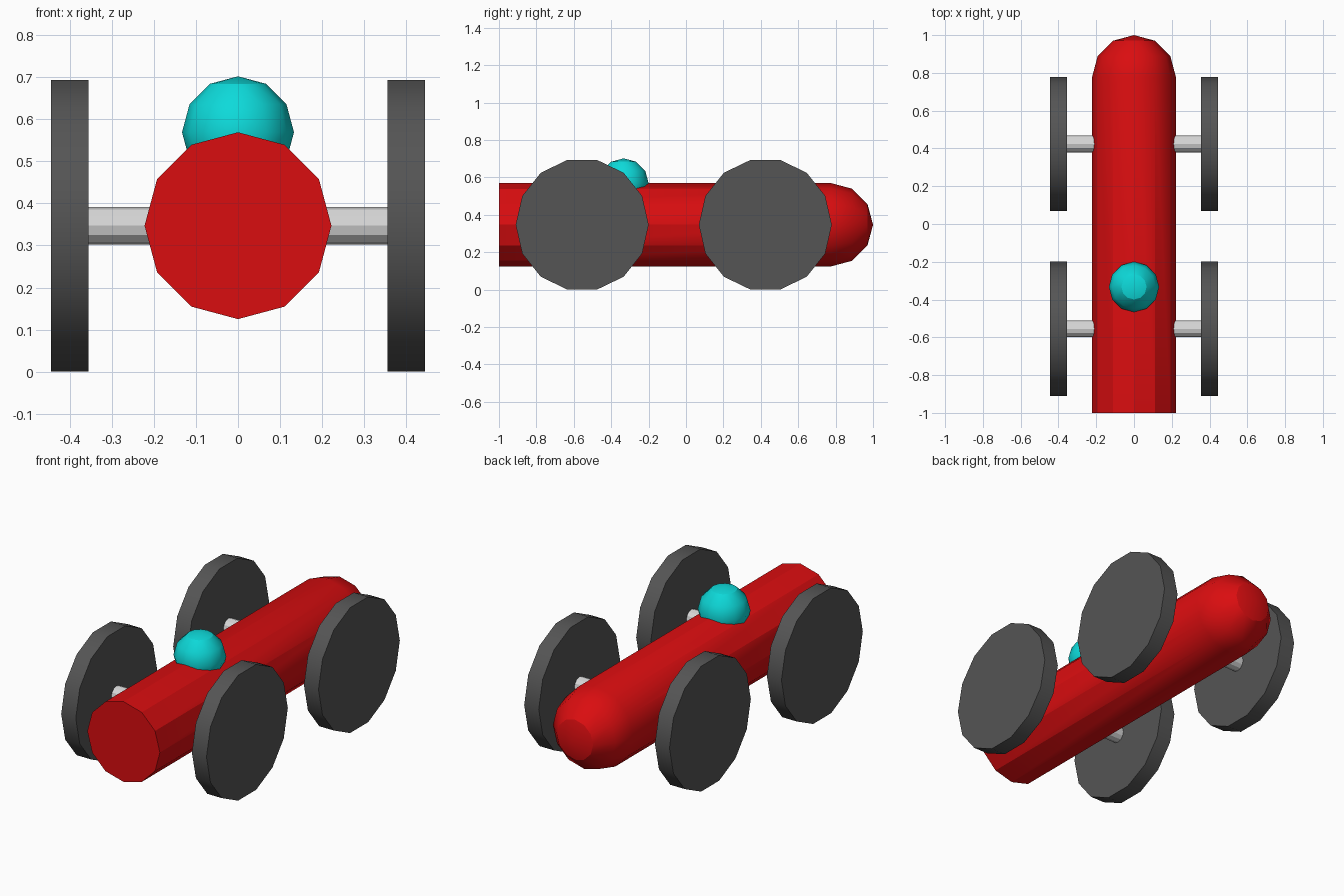
import bpy
import bmesh
from math import pi, sin, cos, radians

cube = bpy.data.objects.get("Cube")
if cube:
    bpy.data.objects.remove(cube, do_unlink=True)

AXLE_Z = 0.347
BODY_R = 0.222
WHEEL_R = 0.3555


def material(name, rgb):
    mat = bpy.data.materials.new(name)
    mat.use_nodes = True
    color = (*rgb, 1.0)
    mat.diffuse_color = color
    mat.node_tree.nodes["Principled BSDF"].inputs["Base Color"].default_value = color
    return mat


def finish(obj, name, mat):
    obj.name = name
    obj.data.name = name
    obj.data.materials.append(mat)
    bpy.ops.object.select_all(action="DESELECT")
    obj.select_set(True)
    bpy.context.view_layer.objects.active = obj
    # Body facets stay crisp, wheel rims become soft
    bpy.ops.object.shade_smooth_by_angle(angle=radians(29.5))


def cross_cylinder(name, mat, sides, radius, width, x, y):
    bpy.ops.mesh.primitive_cylinder_add(
        vertices=sides, radius=radius, depth=width,
        location=(x, y, AXLE_Z), rotation=(0, pi / 2, 0))
    finish(bpy.context.object, name, mat)


red = material("red paint", (0.70, 0.004, 0.005))
cyan = material("cyan", (0.004, 0.70, 0.70))
dark = material("dark grey rubber", (0.09, 0.09, 0.09))
metal = material("light grey metal", (0.68, 0.68, 0.68))

# Body: twelve-sided tube, flat at the front, domed at the rear
SIDES = 12
dome_y = 1.0 - BODY_R
profile = [(-1.0, BODY_R)]
profile += [(dome_y + BODY_R * sin(i * pi / 6), BODY_R * cos(i * pi / 6)) for i in range(3)]

bm = bmesh.new()
rings = []
for y, r in profile:
    rings.append([bm.verts.new((r * cos(a * 2 * pi / SIDES), y,
                                AXLE_Z + r * sin(a * 2 * pi / SIDES)))
                  for a in range(SIDES)])
for lower, upper in zip(rings, rings[1:]):
    for i in range(SIDES):
        j = (i + 1) % SIDES
        bm.faces.new((lower[i], lower[j], upper[j], upper[i]))
bm.faces.new(rings[0])
tip = bm.verts.new((0, 1.0, AXLE_Z))
for i in range(SIDES):
    bm.faces.new((rings[-1][i], rings[-1][(i + 1) % SIDES], tip))
bmesh.ops.recalc_face_normals(bm, faces=bm.faces)
mesh = bpy.data.meshes.new("body")
bm.to_mesh(mesh)
bm.free()
body = bpy.data.objects.new("body", mesh)
bpy.context.collection.objects.link(body)
finish(body, "body", red)

# Cockpit bubble sunk into the top of the body
bpy.ops.mesh.primitive_uv_sphere_add(
    segments=12, ring_count=6, radius=0.133, location=(0, -0.333, 0.569))
finish(bpy.context.object, "cockpit_bubble", cyan)

# Axles and wheels
for end, y in (("front", -0.555), ("rear", 0.424)):
    cross_cylinder(end + "_axle", metal, 12, 0.0444, 0.76, 0, y)
    for side, sign in (("left", 1), ("right", -1)):
        cross_cylinder(f"{end}_{side}_wheel", dark, 14, WHEEL_R, 0.089, sign * 0.4, y)
